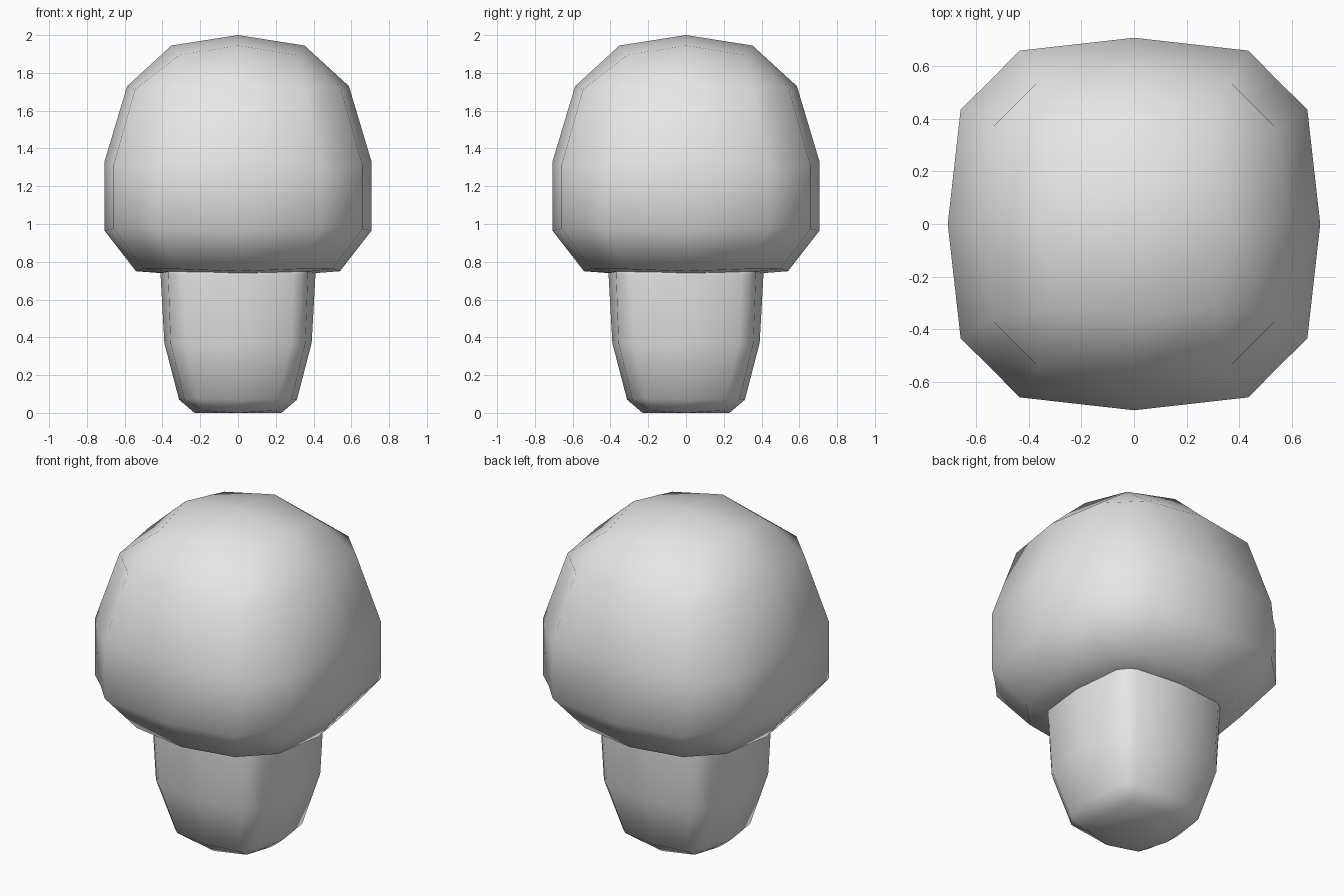
import bpy
import bmesh
from math import pi
from mathutils import Matrix, Vector

default_cube = bpy.data.objects.get("Cube")
if default_cube:
    bpy.data.objects.remove(default_cube, do_unlink=True)

grey = bpy.data.materials.new("plain grey")
grey.use_nodes = True
grey.diffuse_color = (0.8, 0.8, 0.8, 1)
grey.node_tree.nodes["Principled BSDF"].inputs["Base Color"].default_value = (0.8, 0.8, 0.8, 1)


def turned(bm, quarter):
    """Repeat the points of one quarter around the z axis."""
    ring = []
    for k in range(4):
        spin = Matrix.Rotation(k * pi / 2, 3, "Z")
        ring += [bm.verts.new(spin @ Vector(p)) for p in quarter]
    return ring


def side_ring(bm, mid, face, along, corner, z_mid, z_corner):
    """Rounded square of sixteen points; corners may sit at another height."""
    z_near = z_mid + (z_corner - z_mid) * 0.4
    return turned(bm, [(mid, 0, z_mid), (face, along, z_near),
                       (corner, corner, z_corner), (along, face, z_near)])


def end_cap(bm, outer, mid, corner, z_mid, z_corner, z_centre):
    """Close a ring with a four by four patch of quads."""
    inner = turned(bm, [(mid, 0, z_mid), (corner, corner, z_corner)])
    centre = bm.verts.new((0, 0, z_centre))
    for k in range(4):
        o = [outer[(4 * k + j) % 16] for j in range(5)]
        i = [inner[(2 * k + j) % 8] for j in range(3)]
        bm.faces.new((o[0], o[1], i[1], i[0]))
        bm.faces.new((o[1], o[2], o[3], i[1]))
        bm.faces.new((o[3], o[4], i[2], i[1]))
        bm.faces.new((i[0], i[1], i[2], centre))


def rounded_block(name, rings, bottom, top):
    bm = bmesh.new()
    loops = [side_ring(bm, *r) for r in rings]
    for low, high in zip(loops, loops[1:]):
        for j in range(16):
            n = (j + 1) % 16
            bm.faces.new((low[j], low[n], high[n], high[j]))
    end_cap(bm, loops[0], *bottom)
    end_cap(bm, loops[-1], *top)
    bmesh.ops.recalc_face_normals(bm, faces=bm.faces)
    for f in bm.faces:
        f.smooth = True
    mesh = bpy.data.meshes.new(name)
    bm.to_mesh(mesh)
    bm.free()
    mesh.materials.append(grey)
    obj = bpy.data.objects.new(name, mesh)
    bpy.context.collection.objects.link(obj)
    return obj


# Broad domed cap: rings from the lower lip up to the shoulder
rounded_block(
    "mushroom_cap",
    [(0.54, 0.50, 0.33, 0.42, 0.75, 0.78),
     (0.707, 0.658, 0.435, 0.545, 0.965, 0.985),
     (0.707, 0.658, 0.435, 0.545, 1.33, 1.29),
     (0.587, 0.545, 0.36, 0.45, 1.73, 1.69)],
    bottom=(0.32, 0.28, 0.733, 0.738, 0.73),
    top=(0.352, 0.31, 1.945, 1.895, 2.0))

# Tapered square stem, its top tucked into the cap
rounded_block(
    "mushroom_stem",
    [(0.312, 0.285, 0.21, 0.25, 0.07, 0.08),
     (0.39, 0.357, 0.28, 0.322, 0.37, 0.37),
     (0.41, 0.37, 0.295, 0.336, 0.73, 0.73),
     (0.41, 0.37, 0.295, 0.336, 0.80, 0.80)],
    bottom=(0.23, 0.19, 0, 0.012, 0),
    top=(0.25, 0.2, 0.81, 0.81, 0.81))
